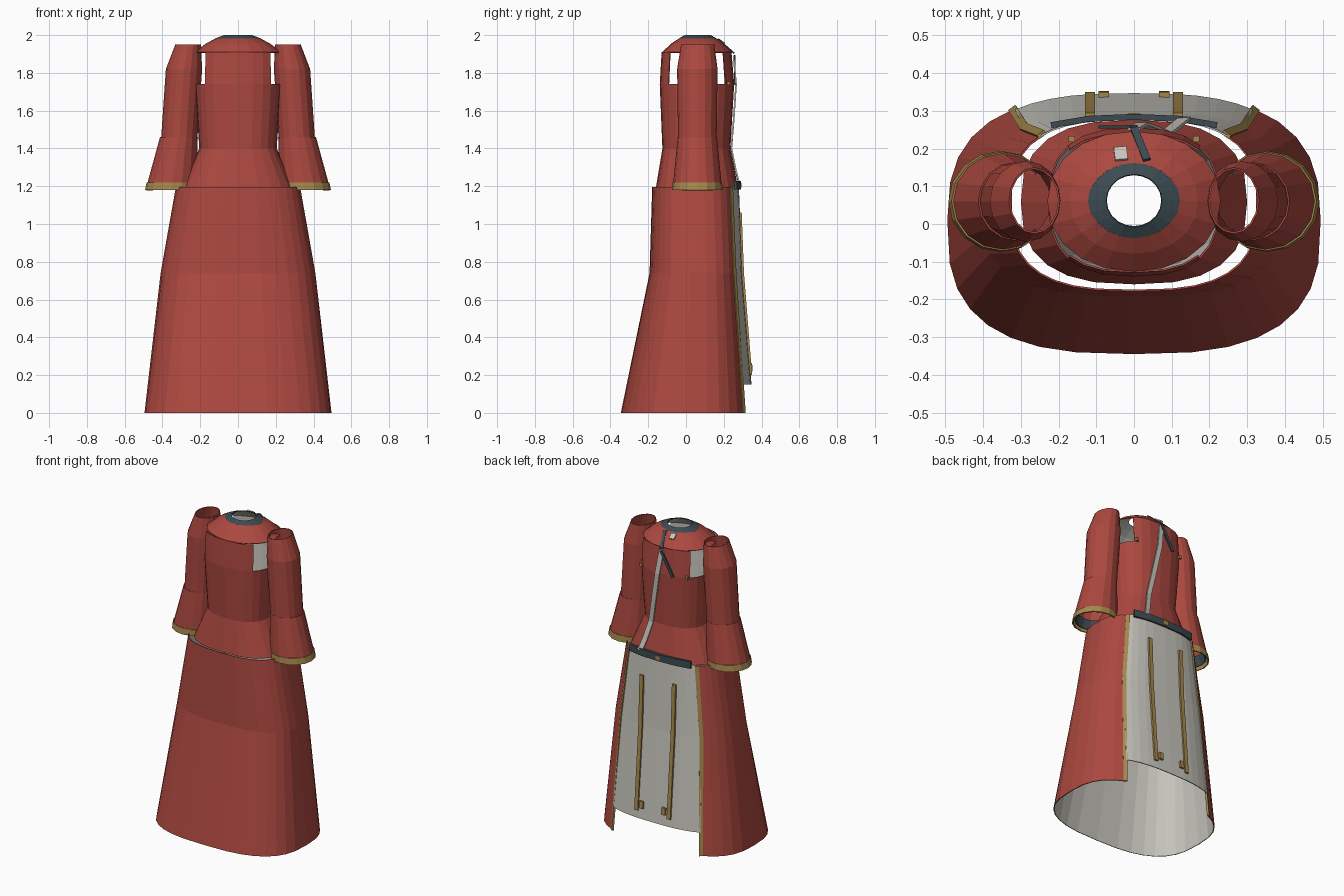
import bpy, math
from mathutils import Vector

if "Cube" in bpy.data.objects:
    bpy.data.objects.remove(bpy.data.objects["Cube"])


def material(name, rgb):
    m = bpy.data.materials.new(name)
    m.diffuse_color = (*rgb, 1)
    m.use_nodes = True
    m.node_tree.nodes["Principled BSDF"].inputs["Base Color"].default_value = m.diffuse_color
    return m


RED = material("red cloth", (0.41, 0.065, 0.05))
GREY = material("pale grey lining", (0.57, 0.56, 0.51))
GOLD = material("old gold trim", (0.38, 0.25, 0.075))
DARK = material("dark slate cloth", (0.045, 0.07, 0.085))


def make(name, verts, faces, outer, inner=None, thick=0.005, offset=-1):
    """Cloth sheet with thickness and a lining on its inner side."""
    me = bpy.data.meshes.new(name)
    me.from_pydata(verts, [], faces)
    me.materials.append(outer)
    me.materials.append(inner or outer)
    ob = bpy.data.objects.new(name, me)
    bpy.context.collection.objects.link(ob)
    mod = ob.modifiers.new("thickness", 'SOLIDIFY')
    mod.thickness, mod.offset, mod.material_offset = thick, offset, 1
    return ob


def oval(ring, deg, n):
    """Point on a rounded-rectangle ring (z, cx, cy, rx, ry)."""
    z, cx, cy, rx, ry = ring
    c, s = math.cos(math.radians(deg)), math.sin(math.radians(deg))
    return (cx + rx * math.copysign(abs(c) ** (2 / n), c),
            cy + ry * math.copysign(abs(s) ** (2 / n), s), z)


def loft(name, rings, outer, inner=None, segs=24, n=2.0, spans=None, hole=None, thick=0.005):
    """Join rings listed bottom to top; spans gives open arcs, hole skips faces."""
    cols = segs if spans is None else segs + 1
    verts, faces = [], []
    for k, ring in enumerate(rings):
        a, b = spans[k] if spans else (0, 360)
        verts += [oval(ring, a + (b - a) * i / segs, n) for i in range(cols)]
    for k in range(len(rings) - 1):
        for i in range(segs):
            if hole and hole(k, (i + 0.5) * 360 / segs):
                continue
            j = (i + 1) % cols
            faces.append((k * cols + i, k * cols + j, (k + 1) * cols + j, (k + 1) * cols + i))
    return make(name, verts, faces, outer, inner, thick)


def strip(name, pts, width, mat, normal=(0, 1, 0), thick=0.008):
    """Flat band that follows a path."""
    pts, nrm = [Vector(p) for p in pts], Vector(normal)
    verts = []
    for i, p in enumerate(pts):
        t = pts[min(i + 1, len(pts) - 1)] - pts[max(i - 1, 0)]
        side = t.cross(nrm).normalized() * width / 2
        verts += [p - side, p + side]
    faces = [(2 * i, 2 * i + 1, 2 * i + 3, 2 * i + 2) for i in range(len(pts) - 1)]
    return make(name, verts, faces, mat, thick=thick, offset=0)


# Skirt, open at the +y side
skirt_rings = [(0, 0, 0, 0.495, 0.345), (0.74, 0, 0.05, 0.41, 0.243), (1.195, 0, 0.05, 0.33, 0.229)]
opening = [57, 52, 49]
loft("skirt", skirt_rings, RED, GREY, segs=26, n=2.8,
     spans=[(180 - a, 360 + a) for a in opening])

# Gold edging on the skirt opening
for s in (-1, 1):
    edge = [oval(r, 90 - s * (90 - a), 2.8) for r, a in zip(skirt_rings, opening)]
    strip("skirt_edging", edge, 0.024, GOLD, (s * 0.6, 0.8, 0), 0.012)

# Pale panel closing the opening
panel_rings = [(0.15, 0, 0, 0.478, 0.347), (0.74, 0, 0.05, 0.41, 0.248), (1.2, 0, 0.05, 0.33, 0.23)]
loft("back_panel", panel_rings, GREY, segs=10, n=2.8, spans=[(a, 180 - a) for a in (56, 51, 48)])

# Panel straps and their small buckles
for s in (-1, 1):
    strip("panel_strap", [(s * 0.117, 0.344, 0.2), (s * 0.117, 0.301, 0.74), (s * 0.117, 0.289, 1.06)],
          0.026, GOLD, thick=0.012)
    strip("strap_buckle", [(s * 0.08, 0.345, 0.22), (s * 0.08, 0.342, 0.265)], 0.027, GOLD, thick=0.016)

# Bodice with flared peplum and armholes
bodice_rings = [(1.19, 0, 0.058, 0.30, 0.218), (1.4, 0, 0.055, 0.205, 0.18),
                (1.74, 0, 0.058, 0.228, 0.197), (1.91, 0, 0.056, 0.225, 0.185)]
loft("bodice", bodice_rings, RED, GREY, n=2.6,
     hole=lambda k, d: k == 2 and abs(math.cos(math.radians(d))) > math.cos(math.radians(45)))

# Shoulder yoke and collar
loft("yoke", [(1.91, 0, 0.06, 0.23, 0.186), (1.955, 0, 0.061, 0.17, 0.14), (1.983, 0, 0.062, 0.118, 0.098)],
     RED, GREY, segs=20, n=2.1)
loft("collar", [(1.982, 0, 0.062, 0.122, 0.1), (2.0, 0, 0.062, 0.074, 0.07)], DARK, GREY, segs=20)

# Sleeves, flared cuffs and cuff trim
for s in (-1, 1):
    loft("sleeve", [(1.44, s * 0.312, 0.06, 0.096, 0.102), (1.82, s * 0.286, 0.06, 0.096, 0.107),
                    (1.95, s * 0.264, 0.062, 0.068, 0.088)], RED, segs=16)
    loft("cuff", [(1.215, s * 0.348, 0.06, 0.132, 0.128), (1.46, s * 0.313, 0.06, 0.1, 0.104)],
         RED, segs=16)
    loft("cuff_trim", [(1.18, s * 0.353, 0.06, 0.139, 0.134), (1.22, s * 0.348, 0.06, 0.136, 0.131)],
         GOLD, segs=16, thick=0.008)
    loft("cuff_lining", [(1.195, s * 0.35, 0.06, 0.122, 0.118), (1.26, s * 0.341, 0.06, 0.115, 0.112)],
         DARK, segs=16)

# Belt across the top of the panel, with buckle
strip("belt", [(-0.22, 0.262, 1.205), (-0.12, 0.279, 1.205), (0, 0.284, 1.205),
               (0.12, 0.279, 1.205), (0.22, 0.262, 1.205)], 0.045, DARK, thick=0.016)
strip("belt_buckle", [(-0.014, 0.291, 1.205), (0.014, 0.291, 1.205)], 0.026, GOLD)

# Pale ribbon running from the neck to the belt
strip("ribbon", [(0, 0.252, 1.89), (0.022, 0.265, 1.74), (0.055, 0.253, 1.56),
                 (0.085, 0.24, 1.4), (0.115, 0.264, 1.28), (0.135, 0.281, 1.215)], 0.032, GREY)

# Dark ties and a pale tab at the neck
strip("upper_tie", [(0, 0.254, 1.905), (0.034, 0.17, 1.978)], 0.02, DARK, (0, 0.67, 0.74))
strip("lower_tie", [(0, 0.258, 1.89), (-0.085, 0.257, 1.74)], 0.02, DARK)
strip("neck_tab", [(-0.037, 0.203, 1.957), (-0.033, 0.17, 1.979)], 0.034, GREY, (0, 0.6, 0.8))

# Small studs below the shoulders
for s in (-1, 1):
    strip("stud", [(s * 0.165, 0.226, 1.735), (s * 0.165, 0.226, 1.755)], 0.018, GOLD, thick=0.016)
